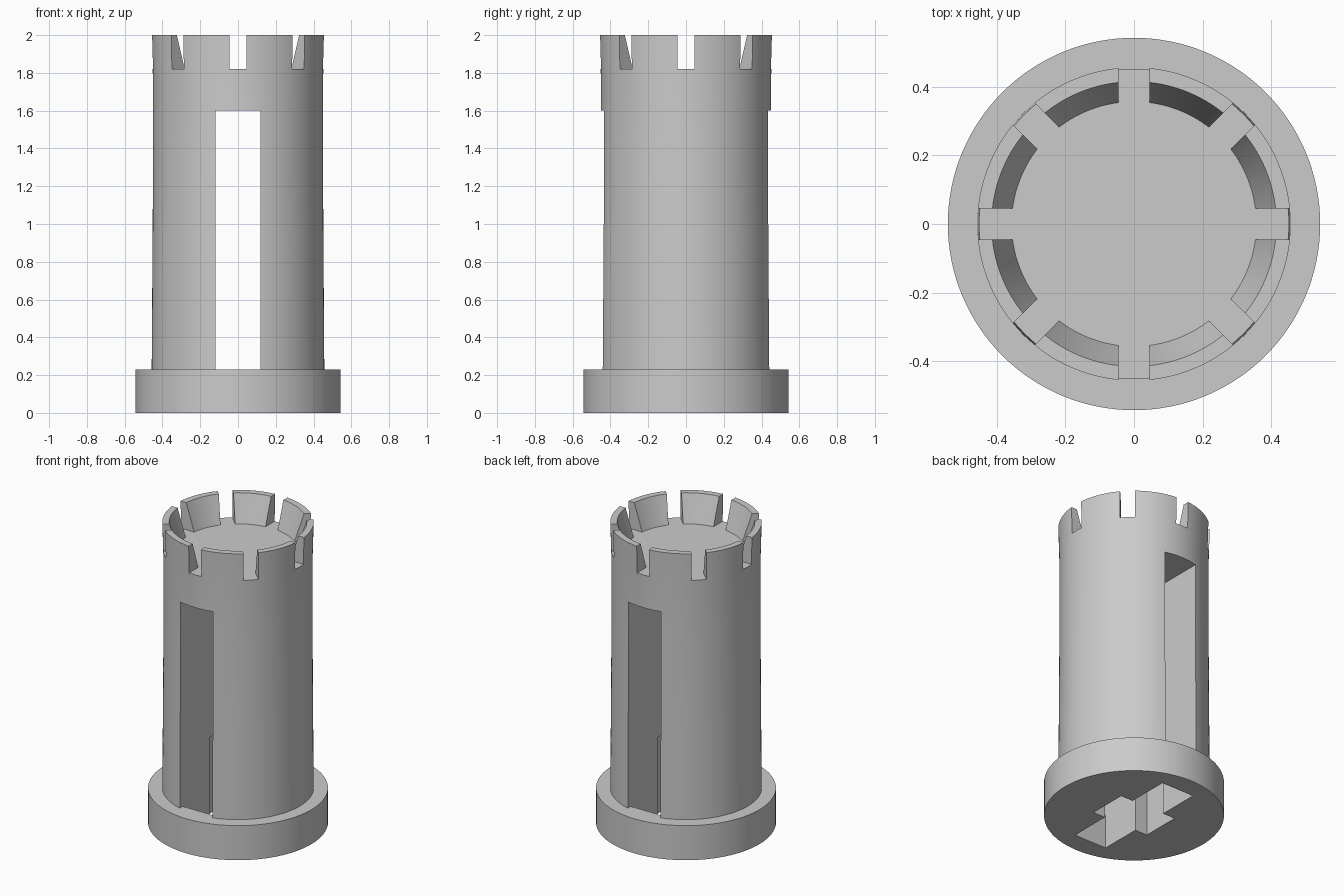
import bpy, bmesh, math

if "Cube" in bpy.data.objects:
    bpy.data.objects.remove(bpy.data.objects["Cube"])

SEGS = 128
BASE_TOP, FLOOR, TOP = 0.23, 1.82, 2.0

grey = bpy.data.materials.new("plain_grey")
grey.diffuse_color = (0.6, 0.6, 0.6, 1)
grey.use_nodes = True
grey.node_tree.nodes["Principled BSDF"].inputs["Base Color"].default_value = grey.diffuse_color


def make_object(name, bm):
    bmesh.ops.recalc_face_normals(bm, faces=bm.faces[:])
    mesh = bpy.data.meshes.new(name)
    bm.to_mesh(mesh)
    bm.free()
    mesh.materials.append(grey)
    obj = bpy.data.objects.new(name, mesh)
    bpy.context.collection.objects.link(obj)
    return obj


def turned(name, profile):
    """Closed solid of revolution from (radius, height) points."""
    bm = bmesh.new()
    rings = []
    for r, z in profile:
        rings.append([bm.verts.new((r * math.cos(2 * math.pi * i / SEGS),
                                    r * math.sin(2 * math.pi * i / SEGS), z))
                      for i in range(SEGS)])
    for low, high in zip(rings, rings[1:]):
        for i in range(SEGS):
            j = (i + 1) % SEGS
            bm.faces.new((low[i], low[j], high[j], high[i]))
    bm.faces.new(rings[0][::-1])
    bm.faces.new(rings[-1])
    return make_object(name, bm)


def prism(name, outline, z0, z1, angle=0.0):
    """Upright prism over an outline, turned about z."""
    c, s = math.cos(angle), math.sin(angle)
    bm = bmesh.new()
    low, high = [[bm.verts.new((x * c - y * s, x * s + y * c, z)) for x, y in outline]
                 for z in (z0, z1)]
    n = len(outline)
    bm.faces.new(low[::-1])
    bm.faces.new(high)
    for i in range(n):
        j = (i + 1) % n
        bm.faces.new((low[i], low[j], high[j], high[i]))
    return make_object(name, bm)


def rectangle(hx, hy):
    return [(-hx, -hy), (hx, -hy), (hx, hy), (-hx, hy)]


def cut(target, cutter):
    """Subtract the cutter, then discard it."""
    mod = target.modifiers.new("cut", 'BOOLEAN')
    mod.operation = 'DIFFERENCE'
    mod.solver = 'EXACT'
    mod.object = cutter
    bpy.context.view_layer.objects.active = target
    bpy.ops.object.modifier_apply(modifier=mod.name)
    bpy.data.objects.remove(cutter)


# Base disc with a cross-shaped hole right through it
W, L, AX, AY = 0.12, 0.41, 0.21, 0.13
cross = [(-W, -L), (W, -L), (W, -AY), (AX, -AY), (AX, AY), (W, AY),
         (W, L), (-W, L), (-W, AY), (-AX, AY), (-AX, -AY), (-W, -AY)]
base = turned("base_disc", [(0.543, 0), (0.543, BASE_TOP)])
cut(base, prism("cross_cutter", cross, -0.1, 0.4))

# Tower body, very slightly waisted
body = turned("tower_body", [(0.457, BASE_TOP), (0.453, 0.8), (0.45, 1.3),
                             (0.45, 1.75), (0.457, TOP)])

# Tall slot from front to back, and side recesses at its foot
cut(body, prism("slot_cutter", rectangle(W, 0.7), 0.0, 1.6))
cut(body, prism("recess_cutter", rectangle(AX, AY), 0.0, 0.58))

# Crown: sloping bowl, then eight notches
cut(body, turned("bowl_cutter", [(0.357, FLOOR), (0.435, 2.06)]))
for k in range(4):
    cut(body, prism("notch_cutter", rectangle(0.7, 0.045), FLOOR, 2.2, k * math.pi / 4))

# Smooth round walls, keep edges crisp
for obj in (base, body):
    bpy.ops.object.select_all(action='DESELECT')
    obj.select_set(True)
    bpy.context.view_layer.objects.active = obj
    bpy.ops.object.shade_smooth_by_angle(angle=math.radians(30))
